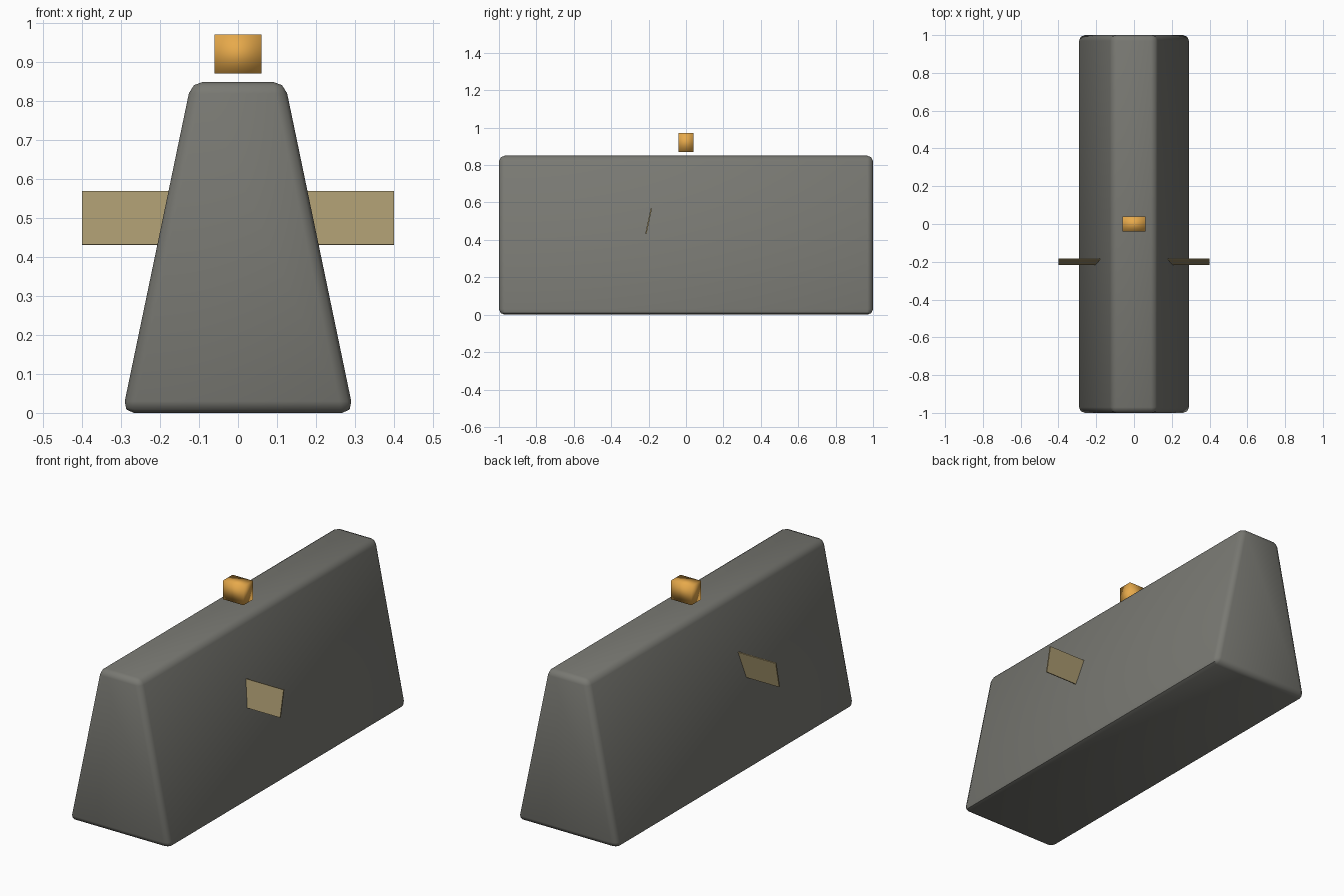
import bpy, math

if "Cube" in bpy.data.objects:
    bpy.data.objects.remove(bpy.data.objects["Cube"])


def material(name, rgb):
    m = bpy.data.materials.new(name)
    m.diffuse_color = (*rgb, 1.0)
    m.use_nodes = True
    m.node_tree.nodes["Principled BSDF"].inputs["Base Color"].default_value = m.diffuse_color
    return m


def box(name, size, location, mat, tilt=0.0):
    bpy.ops.mesh.primitive_cube_add(size=1, location=location, rotation=(tilt, 0, 0))
    ob = bpy.context.object
    ob.name = name
    ob.scale = size
    bpy.ops.object.transform_apply(location=False, rotation=False, scale=True)
    ob.data.materials.append(mat)
    return ob


concrete = material("concrete grey", (0.19, 0.19, 0.17))
reflector = material("reflector tan", (0.40, 0.32, 0.16))
amber = material("amber", (0.80, 0.40, 0.07))

# Tapered barrier block with rounded edges
block = box("barrier_block", (0.594, 2.0, 0.85), (0, 0, 0.425), concrete)
for v in block.data.vertices:
    if v.co.z > 0:
        v.co.x = math.copysign(0.12, v.co.x)
bevel = block.modifiers.new("rounded_edges", "BEVEL")
bevel.width = 0.03
bevel.segments = 2
bevel.limit_method = "NONE"
bpy.ops.object.modifier_apply(modifier=bevel.name)
bpy.ops.object.shade_smooth_by_angle(angle=math.radians(50))

# Leaning reflector plate passing through the block
box("reflector_plate", (0.80, 0.007, 0.14), (0, -0.20, 0.50), reflector,
    tilt=math.radians(-12))

# Softly shaded warning lamp hovering above the top
lamp = box("warning_lamp", (0.12, 0.08, 0.10), (0, 0, 0.921), amber)
bpy.ops.object.shade_smooth()
